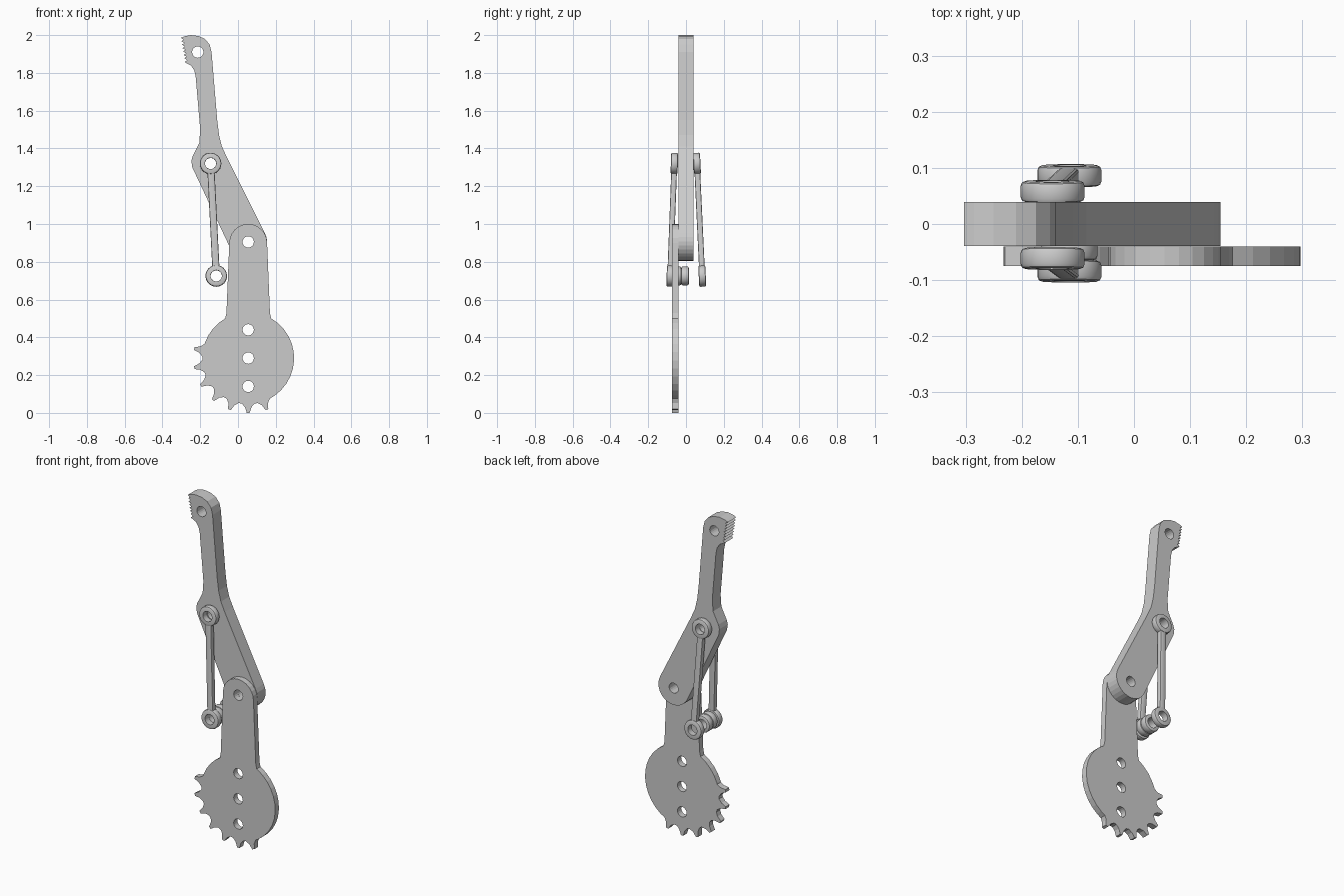
import bpy, bmesh, math
from mathutils import Vector, Matrix

cube = bpy.data.objects.get("Cube")
if cube:
    bpy.data.objects.remove(cube, do_unlink=True)

GREY = (0.6, 0.6, 0.6, 1.0)
metal = bpy.data.materials.new("plain grey")
metal.use_nodes = True
metal.diffuse_color = GREY
metal.node_tree.nodes["Principled BSDF"].inputs["Base Color"].default_value = GREY

HOLE = 0.03


def arc(cx, cz, r, start, end, steps):
    """Points on an arc, angles in degrees."""
    angles = [math.radians(start + (end - start) * i / steps) for i in range(steps + 1)]
    return [(cx + r * math.cos(a), cz + r * math.sin(a)) for a in angles]


def select_only(ob):
    bpy.ops.object.select_all(action='DESELECT')
    ob.select_set(True)
    bpy.context.view_layer.objects.active = ob


def plate(name, outline, holes, y0, y1):
    """Flat plate in the xz plane with round through holes."""
    cu = bpy.data.curves.new(name, 'CURVE')
    cu.dimensions = '2D'
    cu.fill_mode = 'BOTH'
    cu.extrude = (y1 - y0) / 2
    for loop in [outline] + [arc(x, z, HOLE, 0, 360, 20)[:-1] for x, z in holes]:
        sp = cu.splines.new('POLY')
        sp.points.add(len(loop) - 1)
        for p, (x, z) in zip(sp.points, loop):
            p.co = (x, z, 0, 1)
        sp.use_cyclic_u = True
    cu.materials.append(metal)
    ob = bpy.data.objects.new(name, cu)
    bpy.context.collection.objects.link(ob)
    ob.rotation_euler.x = math.pi / 2
    ob.location.y = (y0 + y1) / 2
    select_only(ob)
    bpy.ops.object.convert(target='MESH')
    ob = bpy.context.object
    bm = bmesh.new()
    bm.from_mesh(ob.data)
    bmesh.ops.remove_doubles(bm, verts=bm.verts, dist=0.0001)
    bmesh.ops.recalc_face_normals(bm, faces=bm.faces)
    for f in bm.faces:
        f.smooth = False
    bm.to_mesh(ob.data)
    bm.free()
    return ob


def add_ring(bm, centre, tilt, radius, half):
    """Bored ring with softened outer edges, lathed about its y axis."""
    b = 0.008
    profile = [(HOLE, -half), (radius - b, -half), (radius - b * 0.3, -half + b * 0.3),
               (radius, -half + b), (radius, half - b), (radius - b * 0.3, half - b * 0.3),
               (radius - b, half), (HOLE, half)]
    steps = 24
    rows = []
    for i in range(steps):
        turn = Matrix.Rotation(2 * math.pi * i / steps, 3, 'Y')
        rows.append([bm.verts.new(centre + tilt @ turn @ Vector((r, y, 0))) for r, y in profile])
    n = len(profile)
    for i in range(steps):
        a, c = rows[i], rows[(i + 1) % steps]
        for j in range(n):
            k = (j + 1) % n
            bm.faces.new((a[j], a[k], c[k], c[j]))


def finish(name, bm):
    bmesh.ops.recalc_face_normals(bm, faces=bm.faces)
    me = bpy.data.meshes.new(name)
    bm.to_mesh(me)
    bm.free()
    me.materials.append(metal)
    ob = bpy.data.objects.new(name, me)
    bpy.context.collection.objects.link(ob)
    select_only(ob)
    bpy.ops.object.shade_smooth_by_angle(angle=math.radians(30))


def rod(name, top, bottom):
    """Tie rod: a slim bar with a bored ring at each end."""
    top, bottom = Vector(top), Vector(bottom)
    up = (top - bottom).normalized()
    across = Vector((0, 1, 0)).cross(up).normalized()
    depth = up.cross(across)
    tilt = Matrix((across, depth, up)).transposed()
    bm = bmesh.new()
    size = Vector((0.038, 0.03, (top - bottom).length - 0.1))
    bmesh.ops.create_cube(bm, size=1)
    bmesh.ops.scale(bm, vec=size, verts=bm.verts)
    long_edges = [e for e in bm.edges
                  if abs(e.verts[0].co.z - e.verts[1].co.z) > 0.1]
    bmesh.ops.bevel(bm, geom=long_edges, offset=0.006, segments=2, profile=0.5, affect='EDGES')
    bmesh.ops.transform(bm, verts=bm.verts,
                        matrix=Matrix.Translation((top + bottom) / 2) @ tilt.to_4x4())
    for c in (top, bottom):
        add_ring(bm, c, tilt, 0.057, 0.0185)
    finish(name, bm)


# Lower arm: toothed disc with an upright lug
cx, cz, R = 0.054, 0.29, 0.243
gear = arc(cx, cz, R, 120, 160, 4)
for i in range(7):
    a = 170 + 20 * i
    for da, r in ((-8, R), (-3.8, R + 0.017), (-1.5, R + 0.047),
                  (1.5, R + 0.047), (3.8, R + 0.017), (8, R)):
        gear += arc(cx, cz, r, a + da, a + da, 1)[:1]
gear += arc(cx, cz, R, 305, 420, 11)
gear += [(0.169, 0.53)]
gear += arc(cx, 0.9, 0.1, 0, 180, 12)
gear += [(-0.061, 0.53)]
plate("toothed_arm", gear, [(cx, 0.905), (cx, 0.44), (cx, 0.29), (cx, 0.14)], -0.075, -0.04)

# Upper arm: bent lever with a serrated head, made of two layers
lever = arc(cx, 0.905, 0.1, 205, 388, 14)
lever += [(-0.06, 1.355), (-0.085, 1.41), (-0.1, 1.47), (-0.11, 1.55), (-0.14, 1.91),
          (-0.15, 1.95), (-0.175, 1.98), (-0.21, 1.995), (-0.25, 2.0), (-0.285, 1.993)]
TEETH = 7
for i in range(TEETH):
    z = 1.985 - 0.018 * i
    x = -0.303 + 0.003 * i
    lever += [(x, z), (x + 0.016, z - 0.009)]
lever += [(-0.283, 1.857), (-0.25, 1.84), (-0.232, 1.815), (-0.224, 1.78), (-0.2, 1.5),
          (-0.205, 1.43), (-0.24, 1.36), (-0.247, 1.335), (-0.242, 1.3)]
pins = [(cx, 0.905), (-0.145, 1.32), (-0.213, 1.91)]
plate("lever_front_layer", lever, pins, -0.039, 0.0)
plate("lever_back_layer", lever, pins, 0.0, 0.039)

# Tie rods on both sides of the lever, spreading towards the bottom
rod("front_tie_rod", (-0.145, -0.0615, 1.32), (-0.115, -0.084, 0.725))
rod("back_tie_rod", (-0.145, 0.058, 1.32), (-0.115, 0.086, 0.725))

# Spacers behind the lower end of the front rod
for name, y in (("outer_spacer", -0.045), ("inner_spacer", -0.005)):
    bm = bmesh.new()
    add_ring(bm, Vector((-0.115, y, 0.725)), Matrix.Identity(3), 0.05, 0.02)
    finish(name, bm)
